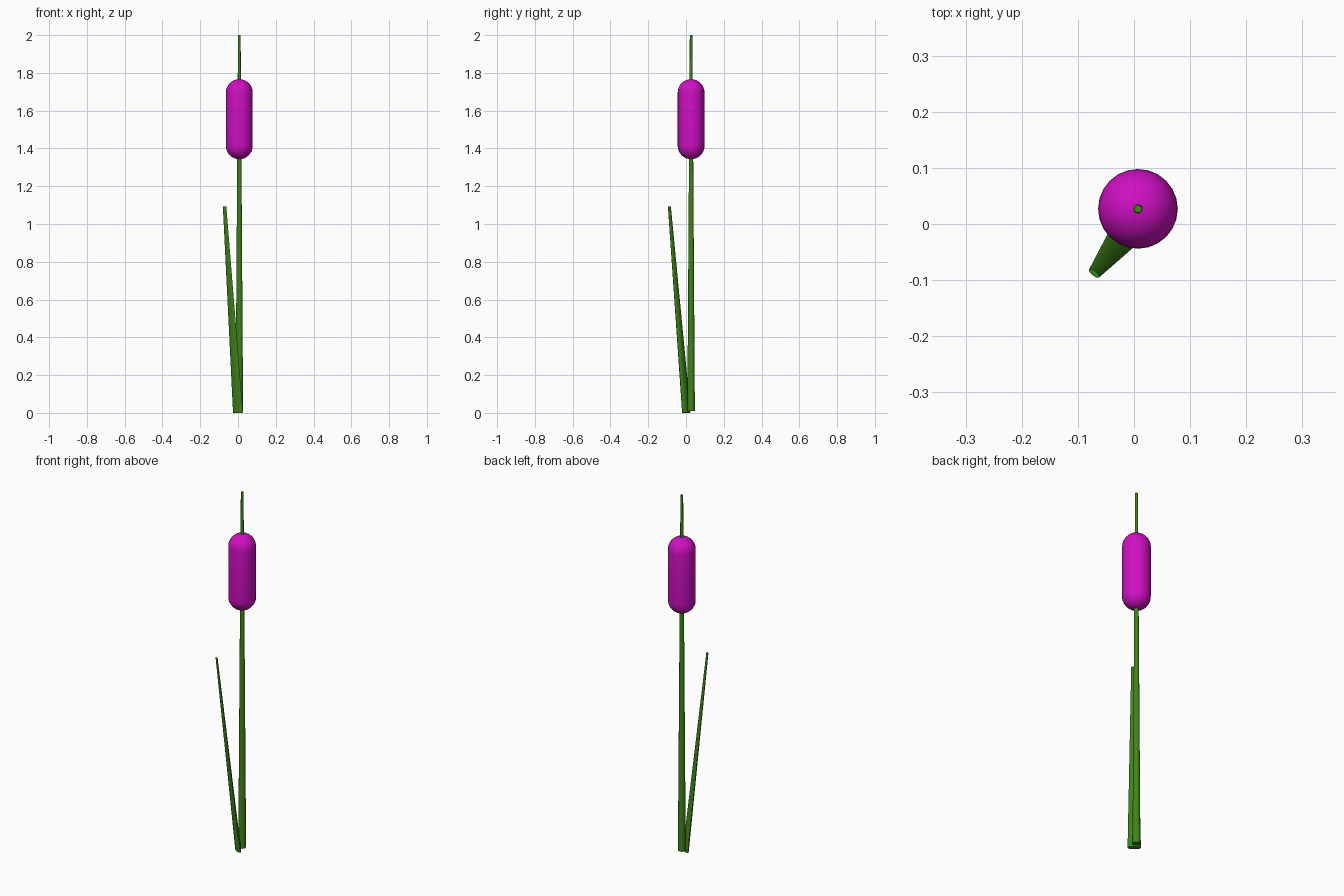
import bpy, math
from mathutils import Vector, Matrix

if "Cube" in bpy.data.objects:
    bpy.data.objects.remove(bpy.data.objects["Cube"])


def material(name, rgb):
    m = bpy.data.materials.new(name)
    m.diffuse_color = (*rgb, 1)
    m.use_nodes = True
    m.node_tree.nodes["Principled BSDF"].inputs["Base Color"].default_value = m.diffuse_color
    return m


green = material("stem_green", (0.05, 0.23, 0.01))
magenta = material("head_magenta", (0.62, 0.005, 0.54))


def finish(obj, name, mat):
    obj.name = name
    obj.data.materials.append(mat)
    bpy.ops.object.shade_smooth_by_angle(angle=math.radians(40))


def tapered_rod(name, base, tip, r_base, r_tip, sides, flat=1.0):
    """Tapered rod between two points; flat < 1 thins it along the lean."""
    base, tip = Vector(base), Vector(tip)
    axis = tip - base
    bpy.ops.mesh.primitive_cone_add(vertices=sides, radius1=r_base,
                                    radius2=r_tip, depth=axis.length)
    obj = bpy.context.object
    z = axis.normalized()
    lean = Vector((axis.x, axis.y, 0))
    x = Vector((0, 0, 1)).cross(lean).normalized() if lean.length > 1e-6 else Vector((1, 0, 0))
    y = z.cross(x)
    rot = Matrix((x, y, z)).transposed().to_4x4()
    obj.data.transform(Matrix.Translation((base + tip) / 2) @ rot
                       @ Matrix.Diagonal((1, flat, 1, 1)))
    finish(obj, name, green)


CX, CY = 0.007, 0.027

# Upright stalk running through the seed head
tapered_rod("stalk", (CX, CY, 0.01), (CX, CY, 2.0), 0.02, 0.007, 12)

# Flattened leaning leaf
tapered_rod("leaf", (0.0, 0.002, 0.001), (-0.071, -0.088, 1.093), 0.033, 0.0115, 12, 0.38)

# Capsule seed head: sphere with its halves pulled apart
R, Z0, Z1 = 0.071, 1.343, 1.767
bpy.ops.mesh.primitive_uv_sphere_add(segments=24, ring_count=16, radius=R)
head = bpy.context.object
bm_half = (Z1 - Z0) / 2 - R
import bmesh
bm = bmesh.new()
bm.from_mesh(head.data)
# split at the equator so both hemispheres keep a full rim
equator = [e for e in bm.edges if all(abs(v.co.z) < 1e-5 for v in e.verts)]
upper = [f for f in bm.faces if f.calc_center_median().z > 0]
bmesh.ops.split_edges(bm, edges=equator)
rims = [e for e in bm.edges if e.is_boundary]
for v in bm.verts:
    v.co.z += bm_half if any(f.calc_center_median().z > 0 for f in v.link_faces) and v.co.z > 1e-5 else 0
    v.co.z -= bm_half if v.co.z < -1e-5 else 0
for e in rims:
    up = e.link_faces[0] in upper
    for v in e.verts:
        v.co.z = bm_half if up else -bm_half
bmesh.ops.bridge_loops(bm, edges=rims)
bmesh.ops.recalc_face_normals(bm, faces=bm.faces)
bmesh.ops.translate(bm, verts=bm.verts, vec=(CX, CY, (Z0 + Z1) / 2))
bm.to_mesh(head.data)
bm.free()
finish(head, "seed_head", magenta)
